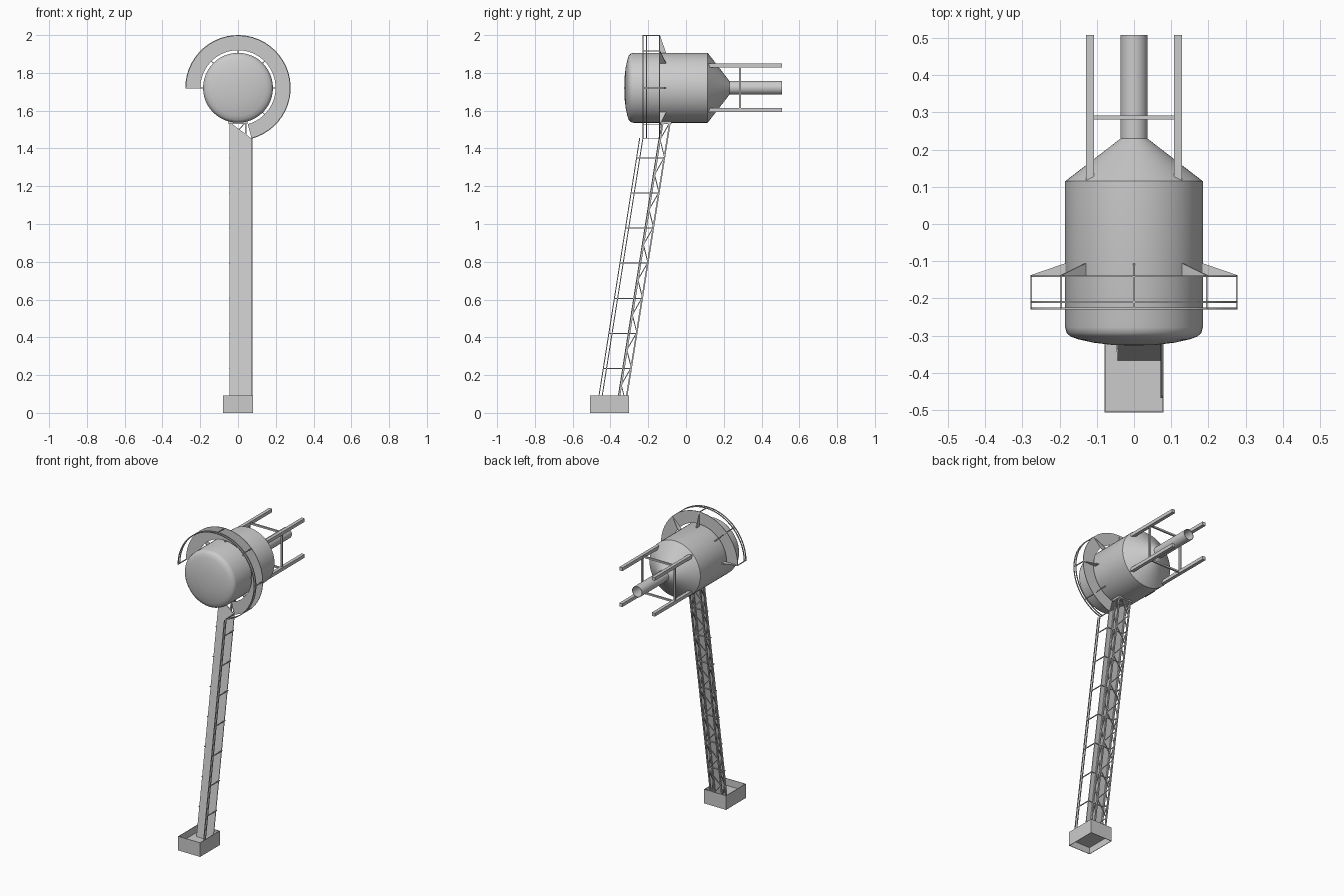
import bpy, bmesh
from math import cos, sin, pi, radians
from mathutils import Vector

if "Cube" in bpy.data.objects:
    bpy.data.objects.remove(bpy.data.objects["Cube"])

ZC = 1.721      # height of the tank axis
SLOPE = 0.158   # lean of the leg (dy/dz)


def make(name, bm, smooth=False):
    bmesh.ops.recalc_face_normals(bm, faces=bm.faces)
    me = bpy.data.meshes.new(name)
    bm.to_mesh(me)
    bm.free()
    ob = bpy.data.objects.new(name, me)
    bpy.context.collection.objects.link(ob)
    if smooth:
        bpy.ops.object.select_all(action='DESELECT')
        bpy.context.view_layer.objects.active = ob
        ob.select_set(True)
        bpy.ops.object.shade_smooth_by_angle(angle=radians(35))
    return ob


def prism(bm, a, b):
    """Join two matching outlines into a closed solid."""
    va, vb = [bm.verts.new(p) for p in a], [bm.verts.new(p) for p in b]
    n = len(va)
    bm.faces.new(va)
    bm.faces.new(vb[::-1])
    for i in range(n):
        bm.faces.new((va[i], vb[i], vb[(i + 1) % n], va[(i + 1) % n]))


def bar(bm, p, q, w):
    """Square bar between two points."""
    p, q = Vector(p), Vector(q)
    d = (q - p).normalized()
    u = d.cross(Vector((1, 0, 0)) if abs(d.x) < 0.9 else Vector((0, 0, 1))).normalized()
    v = d.cross(u)
    c = [(u * s + v * t) * w / 2 for s, t in ((-1, -1), (1, -1), (1, 1), (-1, 1))]
    prism(bm, [p + o for o in c], [q + o for o in c])


def polar(r, a, y):
    return Vector((r * cos(a), y, ZC + r * sin(a)))


def lathe(bm, profile, n=48):
    """Revolve (radius, y) points round the tank axis."""
    prev = None
    for r, y in profile:
        ring = [bm.verts.new(polar(r, 2 * pi * i / n, y)) for i in range(n)] if r else [bm.verts.new((0, y, ZC))]
        if prev:
            for i in range(n):
                j = (i + 1) % n
                if len(prev) == 1:
                    bm.faces.new((prev[0], ring[i], ring[j]))
                else:
                    bm.faces.new((prev[i], ring[i], ring[j], prev[j]))
        prev = ring


def arc_band(bm, r0, r1, y0, y1, a0, a1, n=36):
    """Sector of a ring with rectangular section."""
    rows = []
    for i in range(n + 1):
        a = a0 + (a1 - a0) * i / n
        rows.append([bm.verts.new(polar(r, a, y)) for r, y in ((r0, y0), (r1, y0), (r1, y1), (r0, y1))])
    for p, q in zip(rows, rows[1:]):
        for k in range(4):
            bm.faces.new((p[k], q[k], q[(k + 1) % 4], p[(k + 1) % 4]))
    bm.faces.new(rows[0])
    bm.faces.new(rows[-1][::-1])


# Tank with domed front, conical back and open outlet pipe
bm = bmesh.new()
lathe(bm, [(0, -.327), (.06, -.325), (.11, -.319), (.15, -.310), (.17, -.303), (.181, -.293),
           (.185, -.278), (.185, .115), (.036, .23), (.036, .508), (.033, .508), (.033, .24)])
make("tank", bm, True)

# Four beams behind the tank, tied by a square frame
bm = bmesh.new()
C = .118
corners = [(-C, -C), (C, -C), (C, C), (-C, C)]
for i, (x, z) in enumerate(corners):
    bar(bm, (x, .115, ZC + z), (x, .508, ZC + z), .022)
    x2, z2 = corners[(i + 1) % 4]
    bar(bm, (x, .286, ZC + z), (x2, .286, ZC + z2), .011)
make("rear_beams", bm)

# Curved walkway round the tank
A0, A1 = radians(-75), pi
bm = bmesh.new()
arc_band(bm, .199, .279, -.142, -.138, A0, A1)
make("ring_walkway", bm, True)

# Railing and triangular brackets of the walkway
rail, brackets = bmesh.new(), bmesh.new()
for y in (-.210, -.227):
    arc_band(rail, .274, .279, y - .0025, y + .0025, A0, A1)
for deg in (-75, -45, 0, 45, 90, 135, 180):
    a = radians(deg)
    bar(rail, polar(.2765, a, -.229), polar(.2765, a, -.14), .005)
    if deg == -75:
        continue
    side = Vector((-sin(a), 0, cos(a))) * .0025
    tri = [polar(.183, a, -.138), polar(.279, a, -.138), polar(.183, a, -.105)]
    prism(brackets, [p - side for p in tri], [p + side for p in tri])
make("ring_railing", rail)
make("ring_brackets", brackets)


def leg(x, off, z):
    """Point on the leaning leg, off = distance behind the deck."""
    return (x, -.145 + (z - 1.455) * SLOPE + off, z)


# Leaning deck plate
bm = bmesh.new()
prism(bm, [leg(-.045, 0, .045), leg(.075, 0, .045), leg(.075, .005, .045), leg(-.045, .005, .045)],
      [leg(-.045, 0, 1.54), leg(.075, 0, 1.45), leg(.075, .005, 1.45), leg(-.045, .005, 1.54)])
make("leg_deck", bm)

# Lattice truss behind the deck
bm = bmesh.new()
for x in (-.041, .041):
    bar(bm, leg(x, .009, .045), leg(x, .009, 1.56), .008)
    bar(bm, leg(x, .047, .045), leg(x, .047, 1.56), .008)
STEP = .0928
for i in range(16):
    z0, z1 = .055 + i * STEP, .055 + (i + 1) * STEP
    s, o = (1, (.009, .047)) if i % 2 else (-1, (.047, .009))
    for x in (-.041, .041):
        bar(bm, leg(x, o[0], z0), leg(x, o[1], z1), .005)
    bar(bm, leg(-.041 * s, .047, z0), leg(.041 * s, .047, z1), .005)
# Top fixing plate under the tank
prism(bm, [leg(x, o, 1.53) for x, o in ((-.05, -.01), (.05, -.01), (.05, .055), (-.05, .055))],
      [leg(x, o, 1.55) for x, o in ((-.05, -.01), (.05, -.01), (.05, .055), (-.05, .055))])
make("leg_truss", bm)

# Handrail on the right side of the deck, with posts and cross bars
bm = bmesh.new()
for off in (-.1, -.083):
    bar(bm, leg(.0735, off, .06), leg(.0735, off, 1.455), .005)
for i in range(7):
    z = .235 + i * .1858
    bar(bm, leg(.0735, -.102, z), leg(.0735, .008, z), .005)
    bar(bm, leg(.076, .008, z), leg(-.047, .008, z), .006)
    bar(bm, leg(-.0445, -.006, z), leg(-.0445, .047, z), .005)
make("leg_handrail", bm)

# Footing: a walled box with a floor half way up
bm = bmesh.new()
X, Y0, Y1, T = .08, -.507, -.302, .003
for x0, x1, y0, y1, z0, z1 in ((-X, -X + T, Y0, Y1, 0, .093), (X - T, X, Y0, Y1, 0, .093),
                               (-X + T, X - T, Y0, Y0 + T, 0, .093), (-X + T, X - T, Y1 - T, Y1, 0, .093),
                               (-X + T, X - T, Y0 + T, Y1 - T, .043, .047)):
    sq = ((x0, y0), (x1, y0), (x1, y1), (x0, y1))
    prism(bm, [(x, y, z0) for x, y in sq], [(x, y, z1) for x, y in sq])
make("footing", bm)
